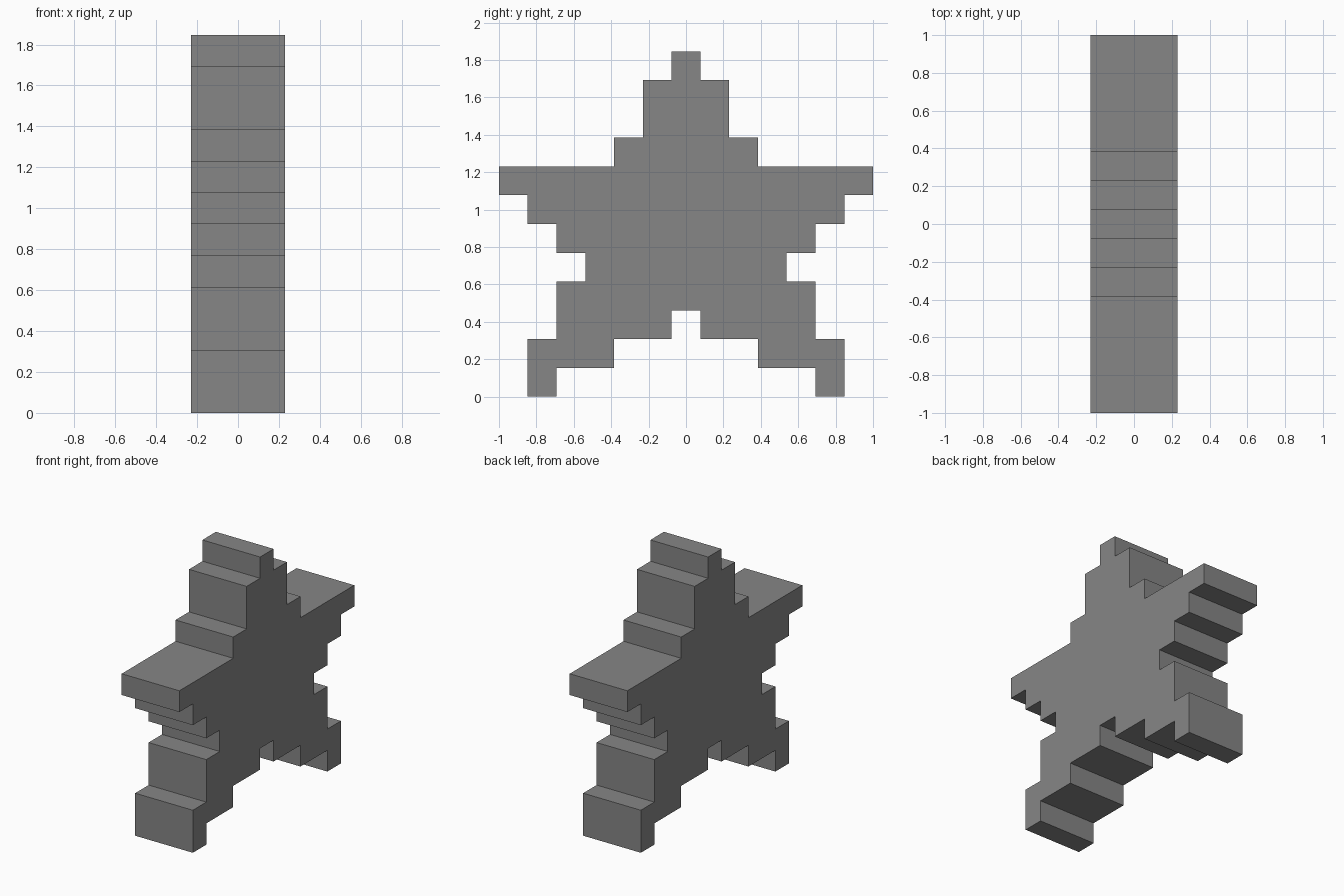
import bpy
import bmesh

cube = bpy.data.objects.get("Cube")
if cube:
    bpy.data.objects.remove(cube, do_unlink=True)

UNIT = 2 / 13      # one step of the star
THICKNESS = 3      # in steps

# Single grey material
grey = bpy.data.materials.new("grey")
grey.use_nodes = True
colour = (0.24, 0.24, 0.24, 1)
grey.diffuse_color = colour
grey.node_tree.nodes["Principled BSDF"].inputs["Base Color"].default_value = colour

# Stepped half outline (y, z) in steps, from the notch up to the tip
half = [(0.5, 3), (0.5, 2), (2.5, 2), (2.5, 1), (4.5, 1), (4.5, 0),
        (5.5, 0), (5.5, 2), (4.5, 2), (4.5, 4), (3.5, 4), (3.5, 5),
        (4.5, 5), (4.5, 6), (5.5, 6), (5.5, 7), (6.5, 7), (6.5, 8),
        (2.5, 8), (2.5, 9), (1.5, 9), (1.5, 11), (0.5, 11), (0.5, 12)]
outline = half + [(-y, z) for y, z in reversed(half)]

# Star body: mirrored outline extruded across x
bm = bmesh.new()
x = -THICKNESS / 2 * UNIT
face = bm.faces.new([bm.verts.new((x, y * UNIT, z * UNIT)) for y, z in outline])
result = bmesh.ops.extrude_face_region(bm, geom=[face], use_keep_orig=True)
moved = [g for g in result["geom"] if isinstance(g, bmesh.types.BMVert)]
bmesh.ops.translate(bm, verts=moved, vec=(THICKNESS * UNIT, 0, 0))
bmesh.ops.recalc_face_normals(bm, faces=bm.faces)

mesh = bpy.data.meshes.new("stepped_star")
bm.to_mesh(mesh)
bm.free()
mesh.materials.append(grey)
star = bpy.data.objects.new("stepped_star", mesh)
bpy.context.collection.objects.link(star)
